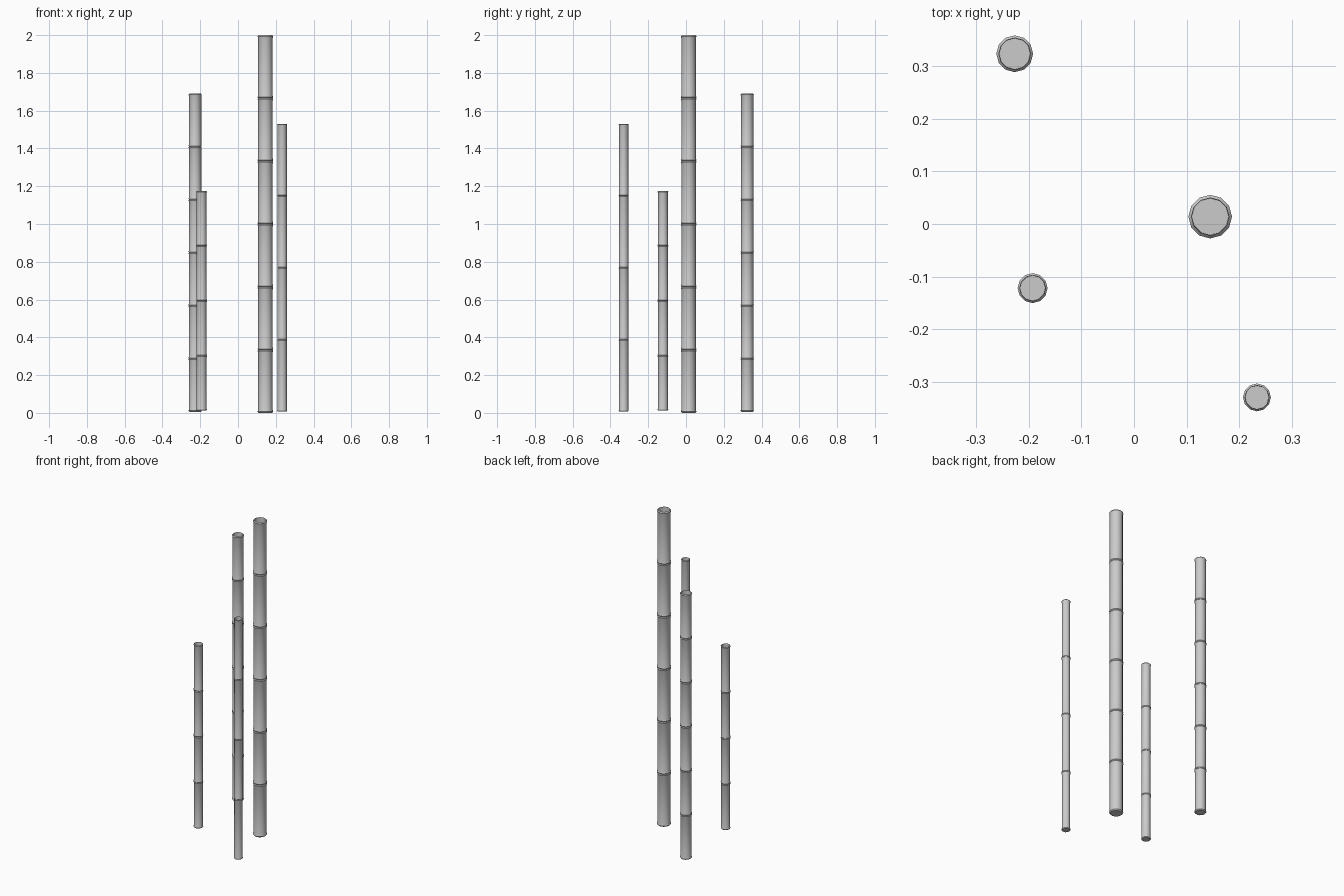
import bpy, bmesh, math

if "Cube" in bpy.data.objects:
    bpy.data.objects.remove(bpy.data.objects["Cube"])

SIDES = 12


def lathe(name, x, y, profile):
    """Spin a (radius, height) profile round a vertical axis and cap both ends."""
    bm = bmesh.new()
    rings = []
    for r, z in profile:
        rings.append([bm.verts.new((r * math.cos(2 * math.pi * i / SIDES),
                                    r * math.sin(2 * math.pi * i / SIDES), z))
                      for i in range(SIDES)])
    for a, b in zip(rings, rings[1:]):
        for i in range(SIDES):
            j = (i + 1) % SIDES
            bm.faces.new((a[i], a[j], b[j], b[i]))
    bm.faces.new(rings[0][::-1])
    bm.faces.new(rings[-1])
    me = bpy.data.meshes.new(name)
    bm.to_mesh(me)
    bm.free()
    ob = bpy.data.objects.new(name, me)
    ob.location = (x, y, 0)
    bpy.context.collection.objects.link(ob)
    bpy.context.view_layer.objects.active = ob
    ob.select_set(True)
    bpy.ops.object.shade_smooth_by_angle(angle=math.radians(35))
    ob.select_set(False)


def stalk(name, x, y, radius, bottom, top, segments):
    """Bamboo stalk: straight internodes, raised nodes, hollow top."""
    tube, step = radius * 0.93, (top - bottom) / segments
    h = radius * 0.16
    prof = [(radius * 0.86, bottom), (radius, bottom + h), (tube, bottom + 2.5 * h)]
    # Raised node with a fine groove between neighbouring segments
    for k in range(1, segments):
        z = bottom + k * step
        prof += [(tube, z - 2 * h), (radius, z - h * 0.8), (radius * 0.92, z),
                 (radius, z + h * 0.8), (tube, z + 2 * h)]
    # Top rim and recessed diaphragm
    prof += [(tube, top - 2.5 * h), (radius, top - h), (radius * 0.86, top),
             (radius * 0.84, top - radius * 0.9)]
    lathe(name, x, y, prof)


stalk("tall_stalk", 0.145, 0.014, 0.0415, 0.0, 2.0, 6)
stalk("back_stalk", -0.227, 0.324, 0.035, 0.006, 1.69, 6)
stalk("short_stalk", -0.193, -0.122, 0.0285, 0.012, 1.175, 4)
stalk("front_stalk", 0.234, -0.330, 0.0265, 0.007, 1.53, 4)
